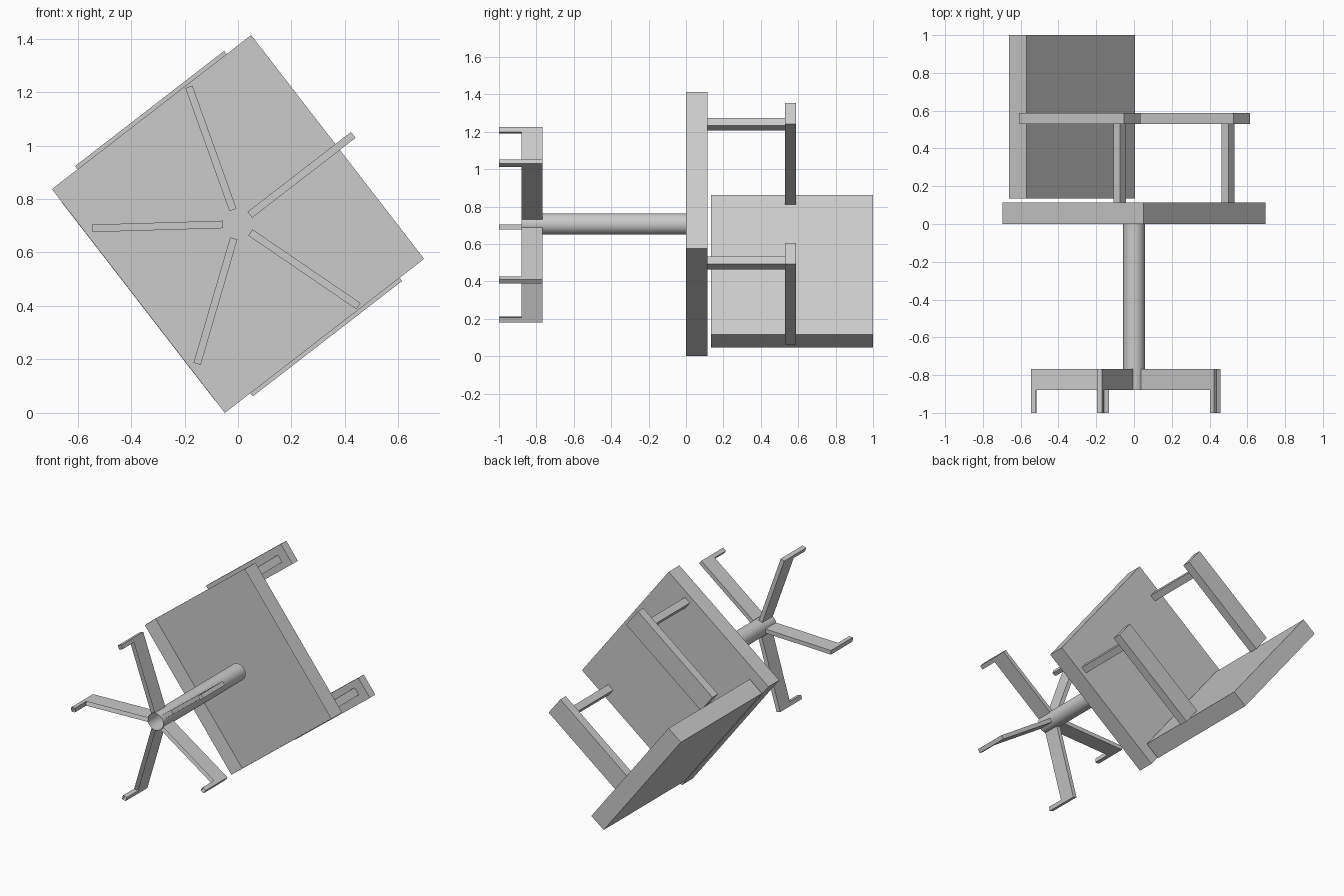
import bpy, bmesh, math
from mathutils import Matrix, Vector

if "Cube" in bpy.data.objects:
    bpy.data.objects.remove(bpy.data.objects["Cube"])

# Shared frame: chair axis lies along y, local u/v axes turned in the xz plane
TURN = math.radians(37.7)
CENTRE = Vector((0, 0, 0.7065))

grey = bpy.data.materials.new("plain_grey")
grey.diffuse_color = (0.6, 0.6, 0.6, 1)
grey.use_nodes = True
grey.node_tree.nodes["Principled BSDF"].inputs["Base Color"].default_value = grey.diffuse_color


def frame(angle):
    u = Vector((math.cos(angle), 0, math.sin(angle)))
    v = Vector((-math.sin(angle), 0, math.cos(angle)))
    return u, v


def finish(name, bm):
    mesh = bpy.data.meshes.new(name)
    bm.to_mesh(mesh)
    bm.free()
    mesh.materials.append(grey)
    obj = bpy.data.objects.new(name, mesh)
    bpy.context.collection.objects.link(obj)
    return obj


def prism(name, profile, v0, v1, angle=TURN, open_base=False):
    """Extrude a (u, y) outline between two v positions, optionally without its -y faces."""
    u, v = frame(angle)
    bm = bmesh.new()
    verts = [bm.verts.new(CENTRE + u * a + v * v0 + Vector((0, y, 0))) for a, y in profile]
    face = bm.faces.new(verts)
    new = bmesh.ops.extrude_face_region(bm, geom=[face])["geom"]
    bmesh.ops.translate(bm, vec=v * (v1 - v0),
                        verts=[g for g in new if isinstance(g, bmesh.types.BMVert)])
    bmesh.ops.recalc_face_normals(bm, faces=bm.faces)
    if open_base:
        bm.normal_update()
        base = [f for f in bm.faces if f.normal.y < -0.9]
        bmesh.ops.delete(bm, geom=base, context='FACES')
    return finish(name, bm)


def box(name, u0, u1, y0, y1, v0, v1, open_base=False):
    return prism(name, [(u0, y0), (u1, y0), (u1, y1), (u0, y1)], v0, v1, open_base=open_base)


# Seat shell, open underneath, and backrest
box("seat", -0.471, 0.471, 0, 0.115, -0.529, 0.529, open_base=True)
box("backrest", -0.472, -0.356, 0.135, 1.0, -0.471, 0.471)

# Armrests with one post each
for side, s in (("left", 1), ("right", -1)):
    box(side + "_armrest", -0.35, 0.355, 0.53, 0.588, s * 0.402, s * 0.544)
    box(side + "_arm_post", 0.243, 0.289, 0.115, 0.53, s * 0.443, s * 0.494)

# Open tube pillar
bm = bmesh.new()
bmesh.ops.create_cone(bm, cap_ends=False, segments=32, radius1=0.057, radius2=0.057, depth=0.88,
                      matrix=Matrix.Translation(CENTRE + Vector((0, -0.44, 0)))
                      @ Matrix.Rotation(math.pi / 2, 4, 'X'))
for f in bm.faces:
    f.smooth = True
finish("pillar", bm)

# Five legs, each an arm with a downturned foot, open underneath
leg = [(0.056, -0.767), (0.545, -0.767), (0.545, -1.0), (0.518, -1.0), (0.518, -0.88), (0.056, -0.88)]
for k in range(5):
    prism(f"leg_{k + 1}", leg, -0.014, 0.014, TURN + k * math.tau / 5, open_base=True)
